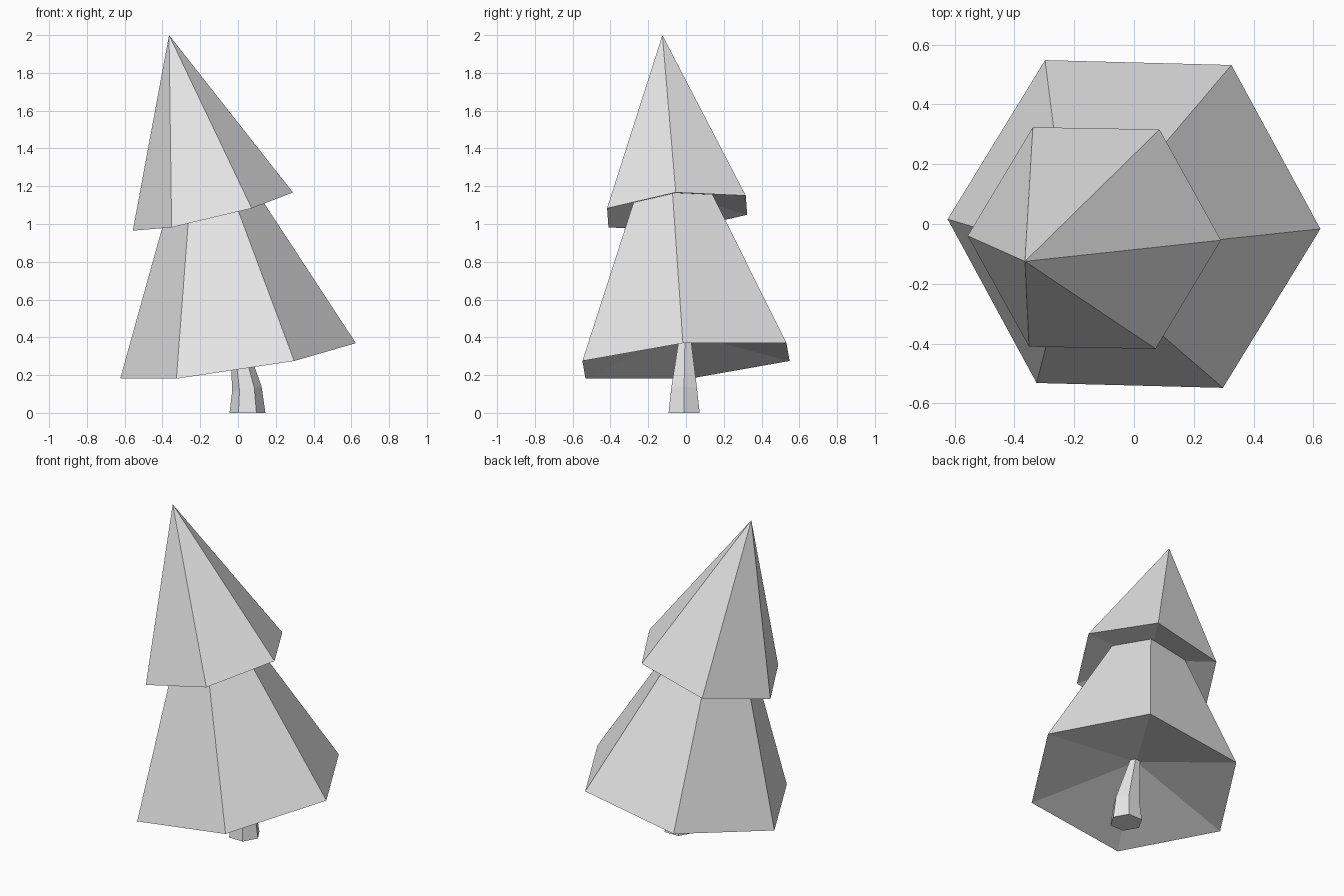
import bpy, bmesh
from math import cos, sin, radians, tau

SIDES = 6

cube = bpy.data.objects.get("Cube")
if cube:
    bpy.data.objects.remove(cube, do_unlink=True)

grey = bpy.data.materials.new("plain grey")
grey.use_nodes = True
colour = (0.8, 0.8, 0.8, 1)
grey.diffuse_color = colour
grey.node_tree.nodes["Principled BSDF"].inputs["Base Color"].default_value = colour


def ring(bm, centre, radius, slope=(0, 0), turn=0):
    """Hexagon of vertices lying on a plane tilted by slope."""
    cx, cy, cz = centre
    verts = []
    for i in range(SIDES):
        a = tau * i / SIDES + radians(turn)
        dx, dy = radius * cos(a), radius * sin(a)
        verts.append(bm.verts.new((cx + dx, cy + dy, cz + slope[0] * dx + slope[1] * dy)))
    return verts


def fan(bm, rim, point):
    """Triangles from a rim to a single point."""
    tip = bm.verts.new(point)
    for i in range(SIDES):
        bm.faces.new((rim[i], rim[(i + 1) % SIDES], tip))


def finish(bm, name):
    bmesh.ops.recalc_face_normals(bm, faces=bm.faces)
    mesh = bpy.data.meshes.new(name)
    bm.to_mesh(mesh)
    bm.free()
    mesh.materials.append(grey)
    bpy.context.collection.objects.link(bpy.data.objects.new(name, mesh))


def foliage(name, centre, radius, slope, turn, tip, hollow):
    """Leaning cone with a shallow hollow underneath."""
    bm = bmesh.new()
    rim = ring(bm, centre, radius, slope, turn)
    fan(bm, rim, tip)
    fan(bm, rim, hollow)
    finish(bm, name)


# Two tiers of foliage
foliage("lower_foliage", (0, 0, 0.275), 0.624, (0.153, 0.083), -1.5,
        tip=(-0.215, -0.105, 1.65), hollow=(-0.02, -0.005, 0.42))
foliage("upper_foliage", (-0.133, -0.047, 1.066), 0.424, (0.24, 0.087), -1,
        tip=(-0.365, -0.125, 2.0), hollow=(-0.155, -0.055, 1.16))

# Bent, tapering trunk
bm = bmesh.new()
rings = [ring(bm, (0.05, -0.01, 0), 0.095),
         ring(bm, (0.047, -0.01, 0.127), 0.078, (0.17, 0)),
         ring(bm, (-0.012, -0.005, 0.43), 0.03, (0.2, 0))]
for low, high in zip(rings, rings[1:]):
    for i in range(SIDES):
        j = (i + 1) % SIDES
        bm.faces.new((low[i], low[j], high[j], high[i]))
bm.faces.new(rings[0])
bm.faces.new(rings[-1])
finish(bm, "trunk")
